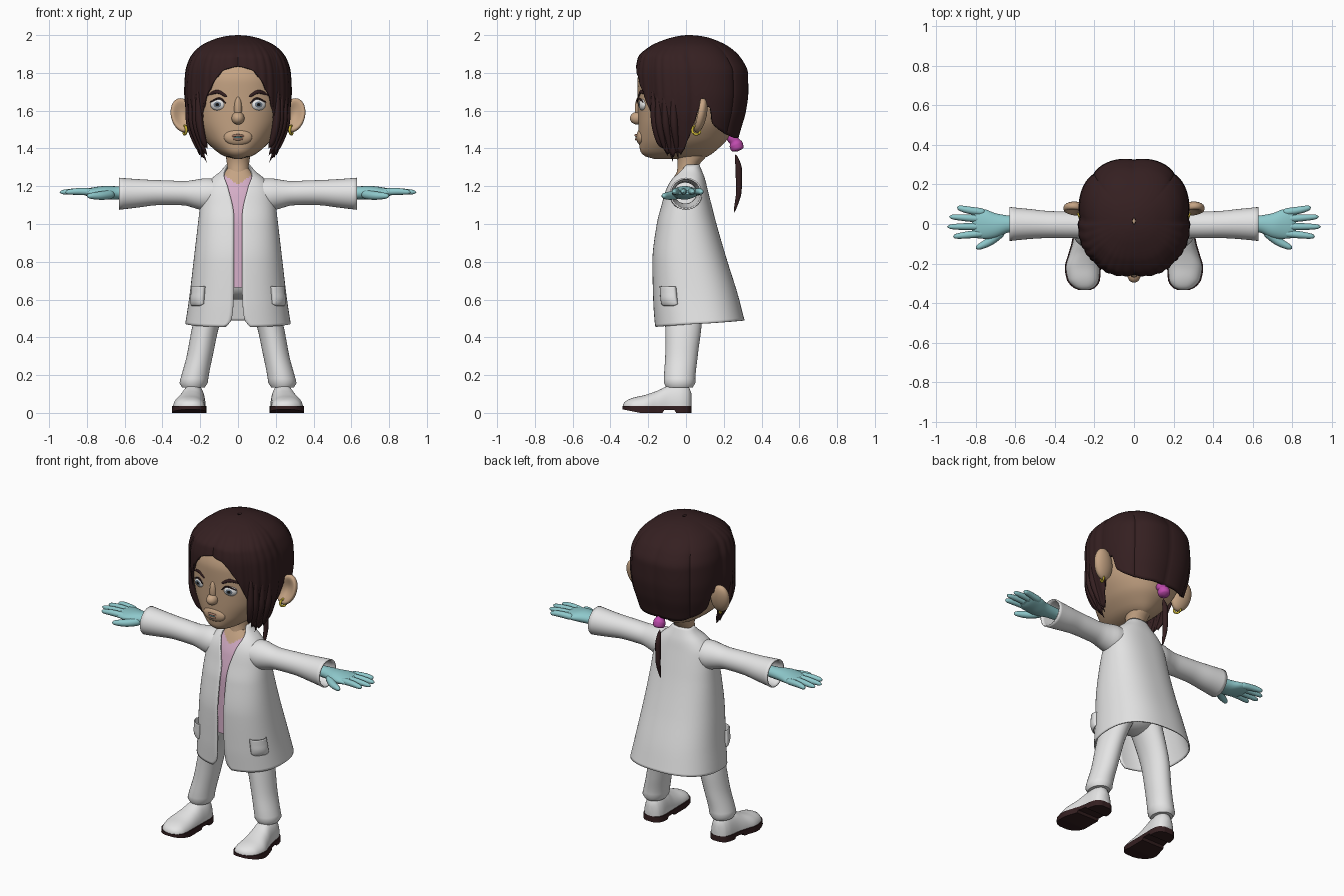
import bpy, bmesh, math
from mathutils import Vector, Matrix
from math import sin, cos, pi, radians

if "Cube" in bpy.data.objects:
    bpy.data.objects.remove(bpy.data.objects["Cube"], do_unlink=True)


def material(name, rgb):
    m = bpy.data.materials.new(name)
    m.use_nodes = True
    m.diffuse_color = (*rgb, 1)
    m.node_tree.nodes["Principled BSDF"].inputs["Base Color"].default_value = (*rgb, 1)
    return m


WHITE = material("white_cloth", (0.78, 0.78, 0.78))
SKIN = material("skin", (0.56, 0.37, 0.23))
HAIR = material("dark_brown", (0.035, 0.014, 0.015))
GLOVE = material("teal_glove", (0.27, 0.58, 0.6))
PINK = material("pink_shirt", (0.66, 0.42, 0.57))
PURPLE = material("purple_band", (0.52, 0.07, 0.42))
GOLD = material("gold", (0.65, 0.5, 0.04))
IRIS = material("grey_iris", (0.16, 0.2, 0.25))
BLACK = material("black", (0.005, 0.005, 0.005))
LIPS = material("lips", (0.36, 0.19, 0.13))


def interp(table, s):
    """Monotone smooth interpolation of table rows keyed by their first entry."""
    s = min(max(s, table[0][0]), table[-1][0])
    i = next((k for k in range(len(table) - 2) if s <= table[k + 1][0]), len(table) - 2)
    slope = lambda k, c: (table[k + 1][c] - table[k][c]) / (table[k + 1][0] - table[k][0])

    def tangent(k, c):
        a, b = slope(max(k - 1, 0), c), slope(min(k, len(table) - 2), c)
        return 2 * a * b / (a + b) if a * b > 0 else 0

    h = table[i + 1][0] - table[i][0]
    t = (s - table[i][0]) / h
    return [(1 + 2 * t) * (1 - t) ** 2 * table[i][c] + t * (1 - t) ** 2 * h * tangent(i, c)
            + t * t * (3 - 2 * t) * table[i + 1][c] + t * t * (t - 1) * h * tangent(i + 1, c)
            for c in range(1, len(table[0]))]


def power(v, e):
    return math.copysign(abs(v) ** e, v)


def surf(table, p, z, th, off=0.0):
    """Point on a body of rows (z, half width, front y, back y); th = 0 is the front."""
    rx, yf, yb = interp(table, z)
    return Vector(((rx + off) * power(sin(th), 2 / p),
                   (yf + yb) / 2 - ((yb - yf) / 2 + off) * power(cos(th), 2 / p), z))


def finish(ob, mats, mirror=False, thick=0, angle=50):
    for m in mats:
        ob.data.materials.append(m)
    bpy.ops.object.select_all(action='DESELECT')
    ob.select_set(True)
    bpy.context.view_layer.objects.active = ob
    bpy.ops.object.shade_smooth_by_angle(angle=radians(angle))
    if thick:
        mod = ob.modifiers.new("thickness", 'SOLIDIFY')
        mod.thickness, mod.offset = thick, -1
    if mirror:
        ob.modifiers.new("mirror", 'MIRROR').use_mirror_merge = False
    return ob


def grid(name, fn, nu, nv, mats, closed=True, cap=True, rule=None, **kw):
    """Surface fn(u, v); closed joins u, cap fills the open ends."""
    bm = bmesh.new()
    cols = nu if closed else nu + 1
    rows = [[bm.verts.new(fn(i / nu, j / nv)) for i in range(cols)] for j in range(nv + 1)]
    for j in range(nv):
        for i in range(nu):
            k = (i + 1) % cols
            bm.faces.new((rows[j][i], rows[j][k], rows[j + 1][k], rows[j + 1][i]))
    if cap:
        bmesh.ops.holes_fill(bm, edges=[e for e in bm.edges if e.is_boundary], sides=0)
    bmesh.ops.recalc_face_normals(bm, faces=bm.faces)
    for f in bm.faces:
        if rule:
            f.material_index = rule(f.calc_center_median())
    me = bpy.data.meshes.new(name)
    bm.to_mesh(me)
    bm.free()
    ob = bpy.data.objects.new(name, me)
    bpy.context.collection.objects.link(ob)
    return finish(ob, mats, **kw)


def loft(name, axis, table, mat, n=32, steps=24, **kw):
    """Elliptical rings (s, centre, centre, radius, radius) along x or z."""
    def fn(u, v):
        s = table[0][0] + v * (table[-1][0] - table[0][0])
        a, b, ra, rb = interp(table, s)
        a, b = a + ra * cos(2 * pi * u), b + rb * sin(2 * pi * u)
        return (s, a, b) if axis == 'x' else (a, b, s)
    return grid(name, fn, n, steps, [mat], **kw)


def tube(name, pts, mat, n=12, steps=20, flat=1.0, **kw):
    """Round-ended tube through rows (x, y, z, radius)."""
    table = [(i, *p) for i, p in enumerate(pts)]
    end = len(pts) - 1

    def fn(u, v):
        x, y, z, r = interp(table, v * end)
        e = 0.01
        t = (Vector(interp(table, v * end + e)[:3]) - Vector(interp(table, v * end - e)[:3])).normalized()
        side = t.cross(Vector((0, 1, 0)) if abs(t.y) < 0.8 else Vector((1, 0, 0))).normalized()
        r *= max(1 - abs(2 * v - 1) ** 8, 0.002) ** 0.5
        return Vector((x, y, z)) + side * r * cos(2 * pi * u) + t.cross(side) * r * flat * sin(2 * pi * u)
    return grid(name, fn, n, steps, [mat], **kw)


def ball(name, loc, radii, mats, rot=None, shape=None, rule=None, **kw):
    bm = bmesh.new()
    bmesh.ops.create_uvsphere(bm, u_segments=32, v_segments=24, radius=1)
    bm.transform(Matrix.Rotation(pi / 2, 4, 'X'))
    for f in bm.faces:
        if rule:
            f.material_index = rule(f.calc_center_median())
    for v in bm.verts:
        if shape:
            shape(v.co)
    bm.transform(Matrix.Translation(loc) @ (rot or Matrix()) @ Matrix.Diagonal((*radii, 1)))
    me = bpy.data.meshes.new(name)
    bm.to_mesh(me)
    bm.free()
    ob = bpy.data.objects.new(name, me)
    bpy.context.collection.objects.link(ob)
    return finish(ob, mats, **kw)


# Head, neck and face
head = [(1.345, .02, -.17, .08), (1.36, .075, -.22, .12), (1.39, .12, -.243, .16), (1.45, .18, -.25, .22),
        (1.55, .235, -.253, .265), (1.65, .256, -.255, .29), (1.75, .255, -.258, .3), (1.85, .235, -.23, .28),
        (1.93, .17, -.15, .2), (1.97, .04, -.03, .07)]
grid("head", lambda u, v: surf(head, 2.2, 1.345 + .625 * v, 2 * pi * u), 64, 48, [SKIN])
loft("neck", 'z', [(1.18, 0, 0, .07, .06), (1.3, 0, .01, .058, .055), (1.36, 0, .03, .065, .08),
                   (1.44, 0, .05, .11, .14)], SKIN)


def face_y(x, z):
    rx, yf, yb = interp(head, z)
    return (yf + yb) / 2 - (yb - yf) / 2 * (1 - abs(x / rx) ** 2.2) ** (1 / 2.2)


def face_line(name, pts, mat, out=0.0, **kw):
    tube(name, [(x, face_y(x, z) - out, z, r) for x, z, r in pts], mat, **kw)


ball("nose", (0, -.255, 1.56), (.034, .042, .034), [SKIN])
ball("nose_bridge", (0, -.243, 1.61), (.022, .028, .07), [SKIN])
ball("mouth_mound", (0, -.235, 1.46), (.075, .028, .045), [SKIN])
tube("upper_lip", [(-.045, -.25, 1.463, .004), (0, -.266, 1.469, .007), (.045, -.25, 1.463, .004)], LIPS)
tube("teeth", [(-.034, -.253, 1.459, .003), (0, -.264, 1.458, .005), (.034, -.253, 1.459, .003)], GLOVE)
tube("lower_lip", [(-.036, -.252, 1.452, .004), (0, -.264, 1.449, .007), (.036, -.252, 1.452, .004)], LIPS)
ball("eyes", (.105, face_y(.105, 1.632) + .01, 1.632), (.042, .024, .032), [WHITE, IRIS, BLACK], mirror=True,
     rot=Matrix.Rotation(radians(12), 4, 'Z'),
     rule=lambda c: 0 if c.y > 0 or c.xz.length > .55 else 1 if c.xz.length > .28 else 2)
face_line("upper_lashes", [(.062, 1.637, .003), (.1, 1.665, .005), (.152, 1.643, .003)], HAIR, .012, mirror=True)
face_line("eyebrows", [(.058, 1.674, .007), (.11, 1.7, .01), (.178, 1.672, .003)], HAIR, mirror=True, flat=.6)


# Ears with a hollow front, and earrings
def hollow(co):
    if co.y < 0:
        co.y *= co.xz.length_squared * 1.6 - .2


ball("ears", (.293, .075, 1.575), (.062, .034, .094), [SKIN], mirror=True, shape=hollow,
     rot=Matrix.Rotation(radians(14), 4, 'Y') @ Matrix.Rotation(radians(-12), 4, 'X'))
tube("earrings", [(.282 + .008 * cos(a), .055 + .022 * cos(a), 1.497 + .022 * sin(a), .007)
                  for a in [k * pi / 6 for k in range(13)]], GOLD, steps=36, mirror=True)

# Hair: cap hanging to a shaped hem, with seams and strands
hair = [(1.33, .19, -.16, .2), (1.45, .235, -.21, .275), (1.5, .25, -.23, .29), (1.6, .272, -.245, .318),
        (1.7, .28, -.256, .33), (1.8, .275, -.262, .328), (1.88, .25, -.25, .29), (1.94, .2, -.19, .225),
        (1.98, .12, -.1, .14), (1.995, .06, -.04, .08), (2.0, .008, 0, .03)]
hem = [(0, 1.835), (12, 1.815), (24, 1.745), (36, 1.64), (45, 1.54), (52, 1.43), (60, 1.35), (82, 1.37),
       (90, 1.5), (95, 1.62), (104, 1.62), (110, 1.53), (130, 1.48), (155, 1.455), (180, 1.455)]


def hair_point(u, v):
    th = 2 * pi * u
    deg = math.degrees(min(th, 2 * pi - th))
    low = interp(hem, deg)[0] + (.025 * abs(sin(th * 16)) if 45 < deg < 88 else 0)
    z = low + (2 - low) * sin(v * pi / 2)
    off = .01 * abs(sin(4 * th)) ** .5 - .005 + (.005 * abs(sin(18 * th)) if deg < 88 else 0)
    return surf(hair, 2.35, z, th, off * min(1, (2 - z) * 8))


grid("hair", hair_point, 192, 48, [HAIR], cap=False, thick=.014, angle=40)
for k, (deg, tip) in enumerate([(47, 1.4), (54, 1.36), (63, 1.325), (73, 1.345)]):
    th = radians(deg)
    tube("side_wisp_%d" % k, [(*surf(hair, 2.35, z, th, o), r) for z, o, r in
                              ((1.72, -.004, .012), (1.55, .004, .02), (1.43, .004, .014), (tip, -.008, .002))],
         HAIR, mirror=True)
tube("hair_band", [(0, .225, 1.475, .03), (0, .255, 1.44, .027), (0, .265, 1.42, .036), (0, .275, 1.385, .036)],
     PURPLE, n=20)
tube("ponytail", [(0, .262, 1.37, .008), (0, .28, 1.28, .017), (0, .28, 1.18, .015), (0, .255, 1.06, .006)], HAIR)

# Shirt with a v-neck showing skin
shirt = [(.665, .15, -.15, .12), (1.0, .15, -.14, .12), (1.15, .14, -.108, .09), (1.24, .1, -.068, .08),
         (1.29, .062, -.04, .06)]
grid("shirt", lambda u, v: surf(shirt, 2.3, .665 + .625 * v, 2 * pi * u), 96, 80, [PINK, SKIN],
     rule=lambda c: int(c.z > 1.205 + .75 * abs(c.x)))

# Coat open down the front, sleeves and pockets
coat = [(.455, .279, -.165, .31), (.6, .258, -.174, .275), (.8, .235, -.178, .216), (1.0, .212, -.155, .16),
        (1.1, .2, -.13, .135), (1.18, .185, -.108, .115), (1.24, .14, -.08, .1), (1.28, .092, -.045, .085),
        (1.315, .062, -.015, .07)]
gap = [(.455, .065), (.49, .036), (.55, .026), (.67, .022), (1.04, .022), (1.2, .055), (1.26, .075), (1.315, .054)]


def coat_point(u, v):
    z = .455 + .86 * v
    start = math.asin(min(1, interp(gap, z)[0] / interp(coat, z)[0]) ** 1.2)
    th = start + u * 2 * (pi - start)
    p = surf(coat, 2.4, z, th)
    p.z += .035 * (1 - v) ** 2 * (1 - cos(th)) / 2
    return p


def pocket_point(u, v):
    z = .565 + .105 * v - .012 * (1 - v) * (2 * u - 1) ** 4 * -1
    bulge = .004 + .02 * (sin(pi * u) * min(1, sin(pi * min(v, .6)) + .02)) ** .5 if 0 < u < 1 else 0
    return surf(coat, 2.4, z, radians(40 + 29 * u), bulge)


grid("coat", coat_point, 96, 60, [WHITE], closed=False, cap=False, thick=.008)
grid("pockets", pocket_point, 20, 16, [WHITE], closed=False, cap=False, thick=.006, mirror=True)
loft("sleeves", 'x', [(.1, 0, 1.165, .085, .07), (.17, 0, 1.155, .085, .087), (.22, -.003, 1.158, .075, .077),
                      (.29, -.005, 1.163, .067, .064), (.42, -.003, 1.166, .068, .066),
                      (.54, 0, 1.162, .077, .076), (.63, 0, 1.16, .086, .085)],
     WHITE, cap=False, thick=.008, mirror=True)

# Gloved hands
loft("palms", 'x', [(.55, 0, 1.165, .035, .03), (.63, 0, 1.165, .042, .034), (.7, -.008, 1.165, .062, .036),
                    (.76, 0, 1.167, .075, .028), (.8, .003, 1.167, .074, .02), (.82, .005, 1.167, .06, .01)],
     GLOVE, mirror=True)
for name, y0, x1, y1 in (("little", .058, .895, .084), ("ring", .024, .935, .037),
                         ("middle", -.012, .945, -.014), ("index", -.046, .915, -.064)):
    tube(name + "_fingers", [(.75, y0, 1.168, .02), (.84, (y0 + y1) / 2, 1.172, .018), (x1, y1, 1.168, .012)],
         GLOVE, mirror=True)
tube("thumbs", [(.66, -.03, 1.158, .026), (.73, -.088, 1.15, .022), (.8, -.124, 1.148, .013)], GLOVE, mirror=True)

# Trousers
ball("trouser_hips", (0, -.01, .7), (.165, .12, .1), [WHITE])
loft("trouser_legs", 'z', [(.135, .236, -.034, .06, .07), (.15, .236, -.034, .075, .084), (.17, .233, -.034, .074, .083),
                           (.3, .203, -.024, .069, .086), (.46, .17, -.014, .071, .096), (.7, .085, -.01, .085, .11)],
     WHITE, mirror=True)

# Shoes: domed uppers along y over dark soles
shoe = [(-.333, .25, .02, .045), (-.32, .251, .05, .062), (-.28, .256, .078, .08), (-.22, .259, .085, .094),
        (-.15, .25, .076, .118), (-.09, .241, .068, .145), (-.03, .236, .064, .155), (.012, .235, .05, .14),
        (.03, .235, .02, .1)]


def shoe_point(u, v):
    y = -.333 + .363 * v
    cx, w, h = interp(shoe, y)
    a = 2 * pi * u
    return (cx + w * power(cos(a), .8), y, .03 + (h - .03) * max(sin(a), 0))


def sole_point(u, v):
    y = -.333 + .363 * v
    cx, w, h = interp(shoe, y)
    a = 2 * pi * u
    base = .02 * max(0, -y - .24) / .1 + (.014 if -.12 < y < -.055 else 0)
    return (cx + (w + .006) * power(cos(a), .5), y * 1.006, .036 if sin(a) > 0.01 else base)


grid("shoes", shoe_point, 40, 40, [WHITE], mirror=True)
grid("soles", sole_point, 40, 40, [HAIR], mirror=True, angle=35)
